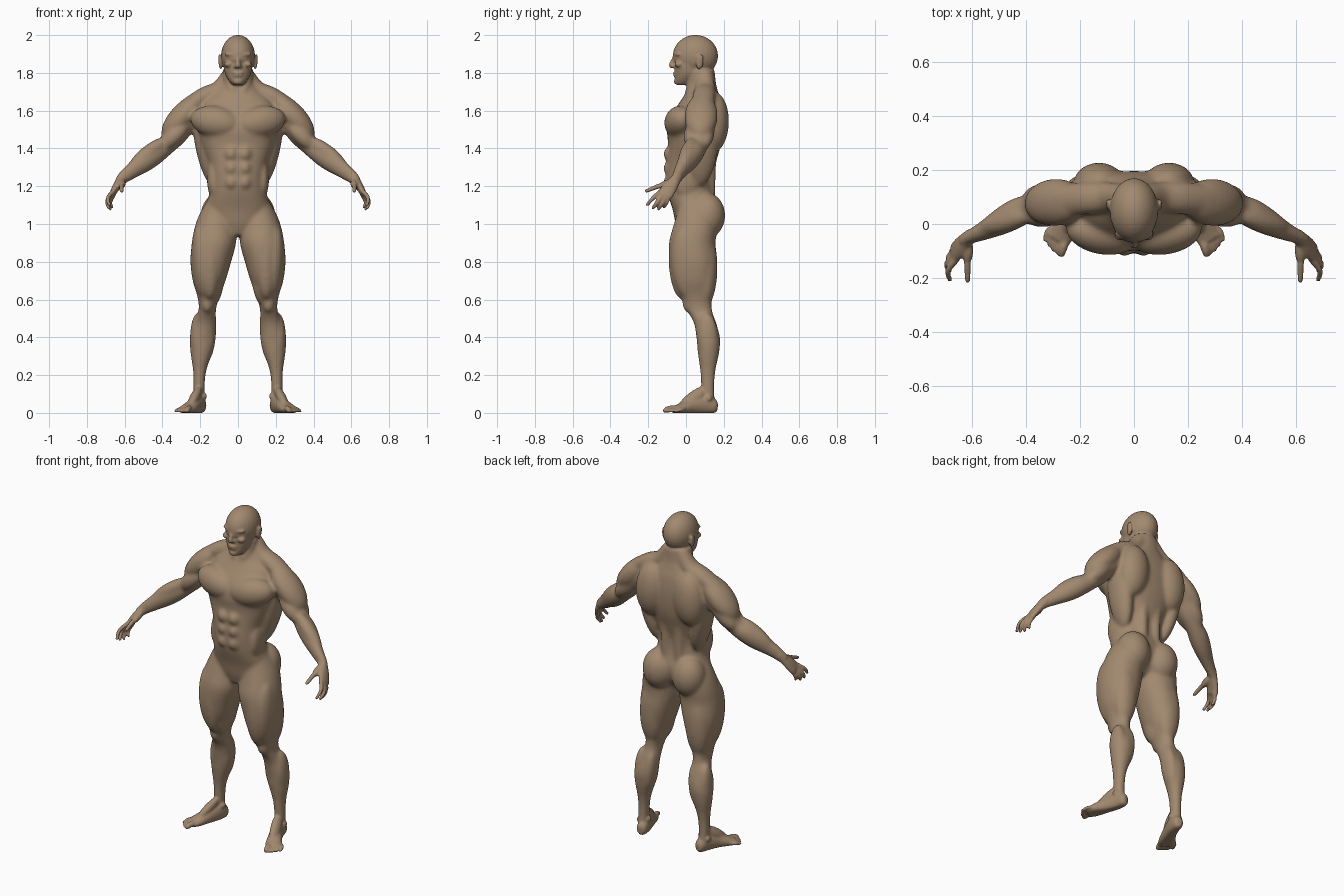
import bpy, bmesh, math
from mathutils import Vector, Matrix


def smooth_path(st, n=5):
    # Catmull-Rom interpolation of station tuples
    out = []
    for i in range(len(st) - 1):
        p = [st[max(i - 1, 0)], st[i], st[i + 1], st[min(i + 2, len(st) - 1)]]
        for k in range(n):
            t = k / n
            out.append([0.5 * (2 * b + (c - a) * t + (2 * a - 5 * b + 4 * c - d) * t * t
                               + (3 * b - a - 3 * c + d) * t ** 3) for a, b, c, d in zip(*p)])
    return out + [list(st[-1])]


def skin(bm, rings):
    rows = [[bm.verts.new((x, y, max(z, 0))) for x, y, z in r] for r in rings]
    n = len(rows[0])
    for a, b in zip(rows, rows[1:]):
        for i in range(n):
            bm.faces.new((a[i], a[(i + 1) % n], b[(i + 1) % n], b[i]))
    bm.faces.new(rows[0])
    bm.faces.new(rows[-1])


def loft(bm, st, power=2.3, n=32):
    # horizontal sections: z, x_in, x_out, y_front, y_back
    rings = []
    for z, x0, x1, y0, y1 in smooth_path(st):
        ring = []
        for i in range(n):
            c, s = math.cos(i * math.tau / n), math.sin(i * math.tau / n)
            e = 2 / power
            ring.append(((x0 + x1) / 2 + (x1 - x0) / 2 * math.copysign(abs(c) ** e, c),
                         (y0 + y1) / 2 + (y1 - y0) / 2 * math.copysign(abs(s) ** e, s), z))
        rings.append(ring)
    skin(bm, rings)


def frame(t, up):
    side = t.cross(Vector(up)).normalized()
    return side, t.cross(side)


def tube(bm, st, up=(0, 0, 1), n=18):
    # path sections: x, y, z, half width, half thickness (thickness along up)
    p = smooth_path(st)
    rings = []
    for i, q in enumerate(p):
        t = (Vector(p[min(i + 1, len(p) - 1)][:3]) - Vector(p[max(i - 1, 0)][:3])).normalized()
        s, u = frame(t, up)
        rings.append([Vector(q[:3]) + s * q[3] * math.cos(k * math.tau / n)
                      + u * q[4] * math.sin(k * math.tau / n) for k in range(n)])
    skin(bm, rings)


def muscle(bm, a, b, w, d, up=(0, 1, 0)):
    # ellipsoid stretched from a to b, depth d along up
    a, b = Vector(a), Vector(b)
    s, u = frame((b - a).normalized(), up)
    m = Matrix((s * w, u * d, (b - a) / 2)).transposed().to_4x4()
    bmesh.ops.create_uvsphere(bm, u_segments=24, v_segments=16, radius=1,
                              matrix=Matrix.Translation((a + b) / 2) @ m)


def ball(bm, c, r):
    muscle(bm, (c[0], c[1], c[2] - r[2]), (c[0], c[1], c[2] + r[2]), r[0], r[1])


def digit(bm, a, m, b, r):
    tube(bm, [(*a, r, r), (*m, r, r), (*b, r * .8, r * .8)], (0.6, 0.2, 0.5), 12)
    ball(bm, b, (r * .8,) * 3)


def finish(bm, name):
    bmesh.ops.recalc_face_normals(bm, faces=bm.faces)
    me = bpy.data.meshes.new(name)
    bm.to_mesh(me)
    bm.free()
    ob = bpy.data.objects.new(name, me)
    bpy.context.collection.objects.link(ob)
    ob.modifiers.new("mirror", 'MIRROR').use_mirror_merge = False
    return ob


def fuse(ob, voxel, passes):
    r = ob.modifiers.new("fuse", 'REMESH')
    r.mode, r.voxel_size = 'VOXEL', voxel
    s = ob.modifiers.new("soften", 'SMOOTH')
    s.factor, s.iterations = 0.5, passes


# trunk and neck
bm = bmesh.new()
trunk = [(.94, .03, -.035, .09), (1.0, .13, -.055, .145), (1.08, .17, -.072, .165),
         (1.17, .15, -.1, .145), (1.25, .145, -.108, .14), (1.33, .16, -.102, .16),
         (1.42, .195, -.095, .185), (1.5, .215, -.1, .195), (1.58, .21, -.075, .195),
         (1.65, .18, -.03, .185), (1.7, .125, 0, .17), (1.75, .082, .008, .158), (1.82, .075, .0, .152)]
loft(bm, [(z, -w, w, f, b) for z, w, f, b in trunk])
muscle(bm, (-.012, -.06, 1.515), (.25, -.01, 1.565), .085, .078)      # chest
tube(bm, [(.035, .1, 1.79, .045, .05), (.1, .1, 1.715, .055, .045),
          (.18, .095, 1.68, .06, .045), (.27, .085, 1.62, .06, .045)])  # trapezius
muscle(bm, (.215, .1, 1.64), (.13, .07, 1.2), .055, .085)             # side back
muscle(bm, (.12, .15, 1.7), (.14, .145, 1.38), .095, .08)             # shoulder blade
tube(bm, [(.05, .13, 1.5, .04, .05), (.045, .115, 1.3, .036, .045), (.045, .11, 1.1, .035, .045)], (0, 1, 0))
for z in (1.22, 1.295, 1.37):
    ball(bm, (.035, -.075, z), (.04, .045, .045))                     # abdominals
muscle(bm, (.135, -.01, 1.14), (.135, .03, 1.36), .03, .07)           # obliques
ball(bm, (.1, .112, 1.045), (.098, .096, .12))                        # buttock
muscle(bm, (.078, .07, 1.83), (.02, -.005, 1.68), .02, .018)          # neck cord

# legs
loft(bm, [(1.13, .06, .16, -.03, .12), (1.05, .02, .205, -.05, .16), (.98, .012, .23, -.07, .165),
          (.9, .01, .245, -.09, .157), (.8, .036, .252, -.088, .165), (.7, .066, .24, -.072, .16),
          (.62, .097, .216, -.03, .14), (.55, .116, .208, .0, .137), (.48, .116, .23, .04, .158),
          (.4, .118, .254, .055, .18), (.32, .136, .252, .062, .176), (.22, .168, .238, .075, .156),
          (.12, .177, .236, .08, .15), (.04, .176, .234, .075, .157)], 2.1)
muscle(bm, (.2, .0, 1.0), (.18, .02, .6), .055, .09)                  # outer thigh
muscle(bm, (.14, -.03, 1.02), (.15, -.02, .6), .06, .068)             # front thigh
muscle(bm, (.1, .02, .8), (.13, .03, .57), .04, .065)                 # inner thigh
muscle(bm, (.15, .11, .95), (.16, .1, .56), .075, .062)               # hamstring
ball(bm, (.162, .015, .575), (.032, .034, .045))                      # knee
muscle(bm, (.14, .115, .53), (.165, .125, .27), .035, .055)           # inner calf
muscle(bm, (.215, .11, .53), (.22, .12, .27), .037, .055)             # outer calf

# arms
tube(bm, [(.2, .085, 1.59, .065, .065), (.28, .085, 1.54, .068, .068), (.335, .075, 1.468, .062, .062),
          (.388, .062, 1.407, .05, .05), (.435, .04, 1.375, .055, .058), (.49, .01, 1.335, .05, .058),
          (.55, -.022, 1.29, .037, .046), (.612, -.05, 1.242, .026, .034), (.63, -.065, 1.22, .028, .03)])
muscle(bm, (.19, .085, 1.68), (.395, .075, 1.46), .066, .088)         # deltoid
muscle(bm, (.27, .035, 1.53), (.405, .03, 1.4), .045, .045)           # biceps
muscle(bm, (.27, .115, 1.55), (.405, .095, 1.405), .046, .046)        # triceps
muscle(bm, (.375, .04, 1.455), (.575, -.02, 1.3), .04, .042)          # outer forearm
body = finish(bm, "body")
fuse(body, .009, 10)

# head
bm = bmesh.new()
ball(bm, (0, .05, 1.89), (.09, .12, .111))
face = [(1.735, .025, -.045, .01), (1.755, .045, -.058, .05), (1.79, .066, -.058, .085),
        (1.83, .075, -.06, .1), (1.873, .08, -.054, .12), (1.905, .08, -.058, .12), (1.94, .07, -.05, .11)]
loft(bm, [(z, -w, w, f, b) for z, w, f, b in face], 2.2)
muscle(bm, (.002, -.06, 1.893), (.072, -.036, 1.9), .01, .014)        # brow
ball(bm, (.034, -.046, 1.874), (.015, .013, .009))                    # eye
ball(bm, (.05, -.036, 1.845), (.024, .026, .016))                     # cheekbone
tube(bm, [(0, -.056, 1.892, .01, .01), (0, -.068, 1.865, .011, .012), (0, -.079, 1.84, .014, .012),
          (0, -.07, 1.828, .012, .008)], (0, 1, 0))                   # nose
ball(bm, (.014, -.063, 1.835), (.01, .013, .009))                     # nostril
muscle(bm, (-.03, -.057, 1.8), (.03, -.057, 1.8), .006, .013)         # upper lip
muscle(bm, (-.026, -.056, 1.786), (.026, -.056, 1.786), .007, .012)   # lower lip
ball(bm, (0, -.048, 1.754), (.026, .016, .017))                       # chin
muscle(bm, (.09, .068, 1.815), (.1, .078, 1.9), .02, .009, (1, 0, 0)) # ear
head = finish(bm, "head")

# hands
bm = bmesh.new()
tube(bm, [(.6, -.042, 1.252, .026, .03), (.622, -.06, 1.228, .03, .025), (.645, -.085, 1.195, .039, .021),
          (.664, -.108, 1.16, .041, .016), (.668, -.114, 1.15, .036, .012)], (.85, .1, .5))
digit(bm, (.655, -.13, 1.178), (.688, -.172, 1.14), (.682, -.205, 1.102), .0115)
digit(bm, (.662, -.115, 1.168), (.692, -.147, 1.122), (.684, -.174, 1.086), .012)
digit(bm, (.662, -.1, 1.16), (.686, -.123, 1.114), (.677, -.146, 1.08), .0115)
digit(bm, (.655, -.085, 1.155), (.675, -.1, 1.118), (.666, -.117, 1.088), .0105)
digit(bm, (.622, -.075, 1.215), (.617, -.145, 1.2), (.616, -.208, 1.175), .013)
muscle(bm, (.612, -.055, 1.23), (.618, -.15, 1.195), .02, .02)        # thumb base
hand = finish(bm, "hand")

# feet
bm = bmesh.new()
tube(bm, [(.193, .166, .032, .014, .022), (.197, .15, .034, .03, .038), (.208, .1, .045, .036, .055),
          (.232, .035, .036, .039, .044), (.262, -.025, .022, .047, .03), (.284, -.06, .016, .046, .02)])
muscle(bm, (.2, .12, .14), (.26, -.04, .02), .026, .035)              # instep
ball(bm, (.177, .11, .088), (.012, .02, .018))                        # ankle bones
ball(bm, (.235, .118, .078), (.012, .02, .018))
for i in range(5):
    r = .0165 if i == 0 else .0125 - .0008 * i
    tip = (.268 + .0155 * i, -.111 + .0045 * i + .0022 * i * i, r * .8)
    digit(bm, (.25 + .014 * i, -.045 + .009 * i, .02), (tip[0] - .006, tip[1] + .025, r + .006), tip, r)
foot = finish(bm, "foot")

# join everything into one skin
parts = [body, head, hand, foot]
for ob in parts:
    ob.select_set(True)
bpy.context.view_layer.objects.active = body
bpy.ops.object.convert(target='MESH')
bpy.ops.object.join()
body.name = "muscular_body"
fuse(body, .0062, 4)
bpy.ops.object.convert(target='MESH')
for v in body.data.vertices:
    v.co.z = max(v.co.z, 0)
bpy.ops.object.shade_smooth()
mat = bpy.data.materials.new("skin")
mat.diffuse_color = (.36, .25, .16, 1)
body.data.materials.clear()
body.data.materials.append(mat)
